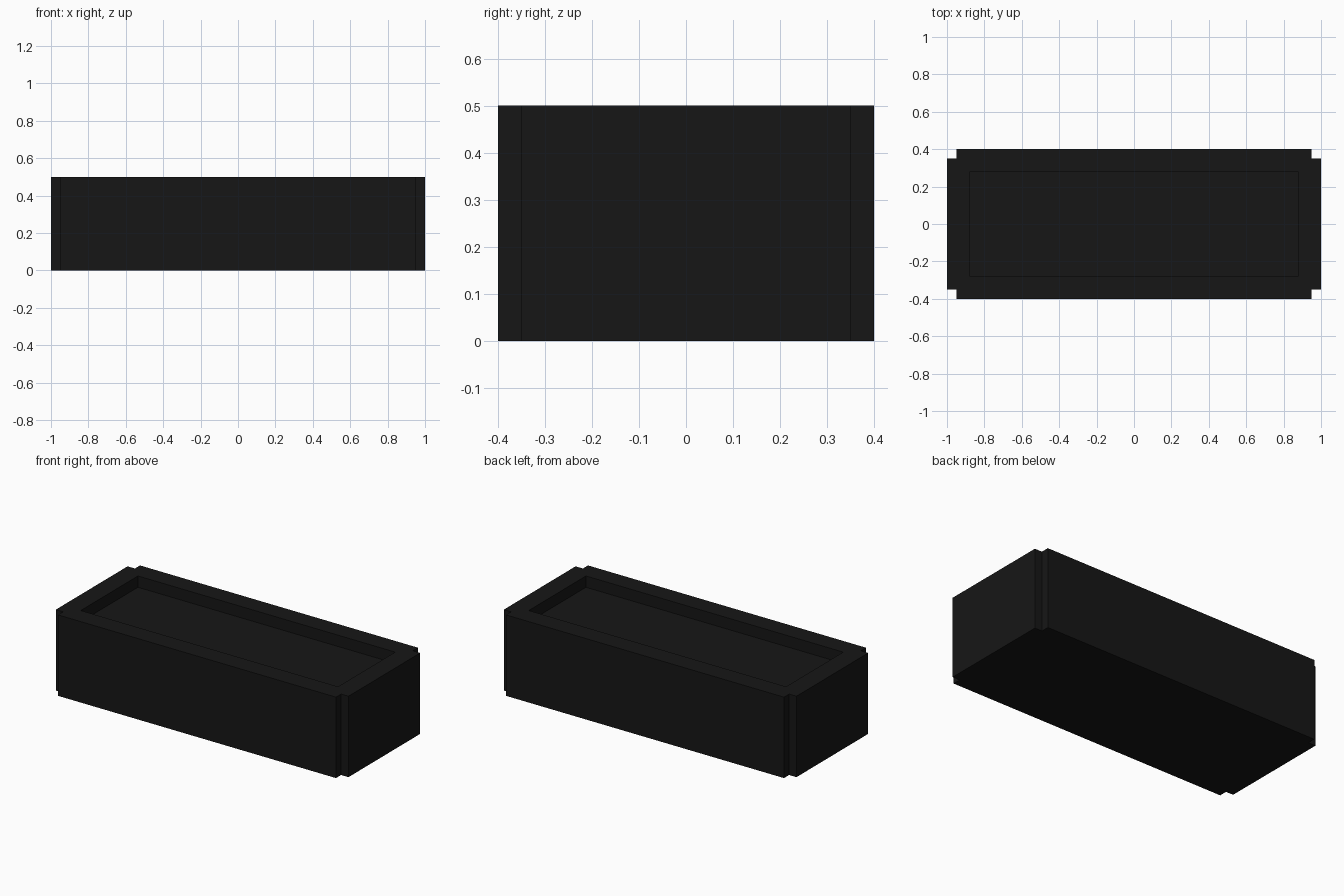
import bpy
import bmesh
from mathutils import Matrix, Vector

if "Cube" in bpy.data.objects:
    bpy.data.objects.remove(bpy.data.objects["Cube"])

HEIGHT, PANEL, RIM, RECESS = 0.5, 0.05, 0.10, 0.07

bm = bmesh.new()

# Core block
bmesh.ops.create_cube(bm, size=1.0, matrix=Matrix.Translation((0, 0, HEIGHT / 2))
                      @ Matrix.Diagonal((1.9, 0.7, HEIGHT, 1)))
bm.normal_update()

# Side panels raised from the core, leaving square notches at the corners
sides = [f for f in bm.faces if abs(f.normal.z) < 0.5]
for face in bmesh.ops.extrude_discrete_faces(bm, faces=sides)["faces"]:
    face.normal_update()
    bmesh.ops.translate(bm, verts=face.verts, vec=face.normal * PANEL)

# Sunken tray in the top of the core
bm.normal_update()
top = max((f for f in bm.faces if f.normal.z > 0.9), key=lambda f: f.calc_area())
bmesh.ops.inset_individual(bm, faces=[top], thickness=RIM)
floor = bmesh.ops.extrude_discrete_faces(bm, faces=[top])["faces"][0]
bmesh.ops.translate(bm, verts=floor.verts, vec=Vector((0, 0, -RECESS)))

bmesh.ops.recalc_face_normals(bm, faces=bm.faces)
mesh = bpy.data.meshes.new("planter_box")
bm.to_mesh(mesh)
bm.free()
box = bpy.data.objects.new("planter_box", mesh)
bpy.context.collection.objects.link(box)

# Near-black finish
mat = bpy.data.materials.new("black")
mat.diffuse_color = (0.008, 0.008, 0.008, 1)
mat.use_nodes = True
mat.node_tree.nodes["Principled BSDF"].inputs["Base Color"].default_value = mat.diffuse_color
mesh.materials.append(mat)
